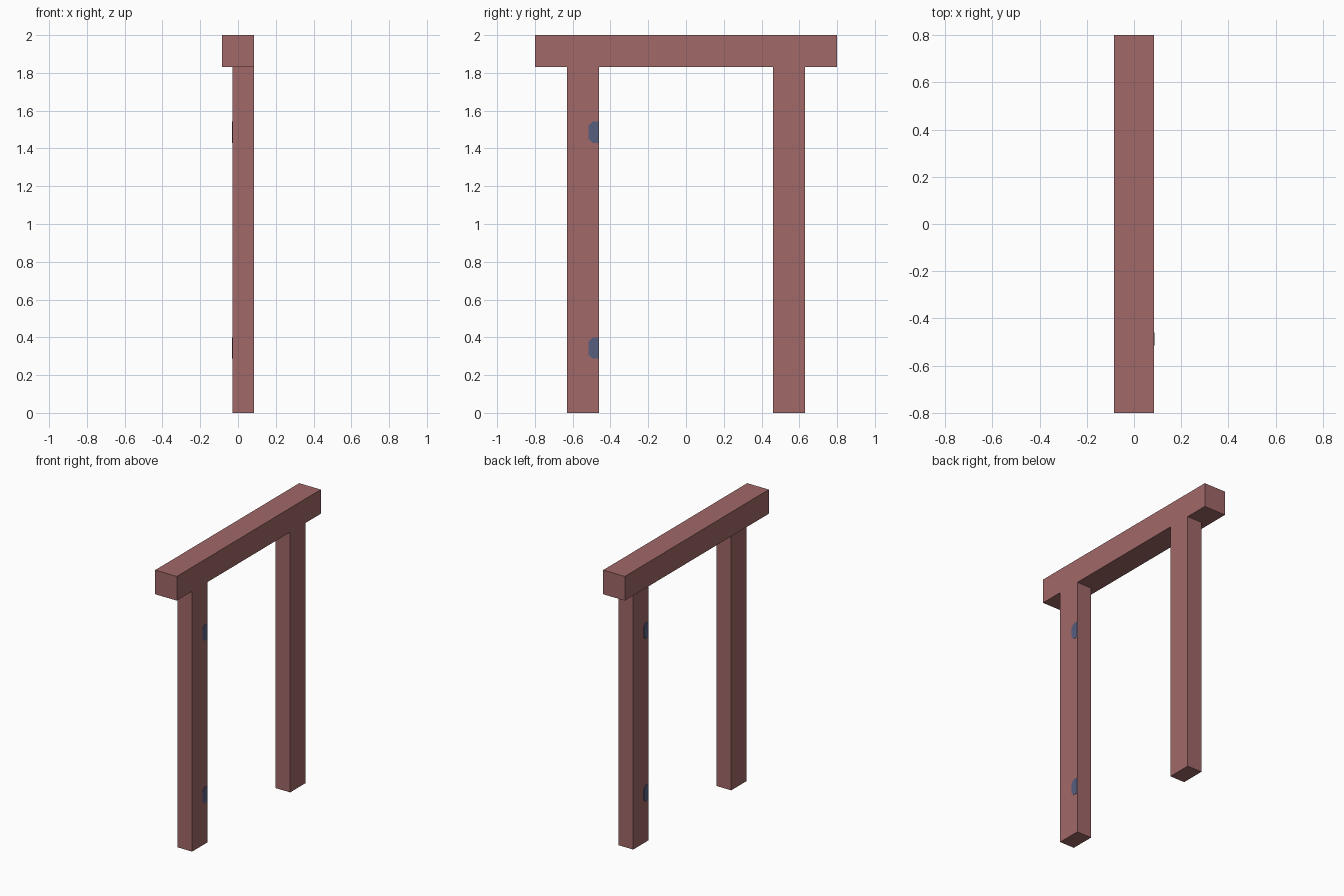
import bpy, bmesh

if "Cube" in bpy.data.objects:
    bpy.data.objects.remove(bpy.data.objects["Cube"])


def material(name, rgb):
    m = bpy.data.materials.new(name)
    m.diffuse_color = (*rgb, 1)
    m.use_nodes = True
    m.node_tree.nodes["Principled BSDF"].inputs["Base Color"].default_value = m.diffuse_color
    return m


wood = material("dusty red wood", (0.355, 0.138, 0.138))
metal = material("slate blue metal", (0.098, 0.112, 0.210))


def finish(name, bm, mat):
    bmesh.ops.recalc_face_normals(bm, faces=bm.faces)
    me = bpy.data.meshes.new(name)
    bm.to_mesh(me)
    bm.free()
    me.materials.append(mat)
    ob = bpy.data.objects.new(name, me)
    bpy.context.collection.objects.link(ob)
    return ob


def box(name, lo, hi, mat):
    bm = bmesh.new()
    bmesh.ops.create_cube(bm, size=1)
    for v in bm.verts:
        v.co = [a + (c + 0.5) * (b - a) for a, b, c in zip(lo, hi, v.co)]
    return finish(name, bm, mat)


def hinge_plate(name, x, out, side, z):
    """Thin plate with two cut corners, ending at the post's inner edge."""
    inner, outer, cut, half = 0.46, 0.515, 0.02, 0.056
    profile = [(inner, -half), (outer - cut, -half), (outer, -half + cut),
               (outer, half - cut), (outer - cut, half), (inner, half)]
    bm = bmesh.new()
    face = bm.faces.new([bm.verts.new((x, side * y, z + h)) for y, h in profile])
    ext = bmesh.ops.extrude_face_region(bm, geom=[face], use_keep_orig=True)
    for v in ext["geom"]:
        if isinstance(v, bmesh.types.BMVert):
            v.co.x += out * 0.002
    return finish(name, bm, metal)


BACK, FRONT = -0.03, 0.084

# Lintel across the top
box("lintel", (-0.084, -0.8, 1.83), (FRONT, 0.8, 2.0), wood)

# Posts, flush with the lintel on the +x side
box("near_post", (BACK, -0.63, 0), (FRONT, -0.46, 1.83), wood)
box("far_post", (BACK, 0.46, 0), (FRONT, 0.63, 1.83), wood)

# Hinge plates on opposite faces of the two posts
for level, z in (("lower", 0.343), ("upper", 1.486)):
    hinge_plate(f"near_{level}_hinge_plate", FRONT, 1, -1, z)
    hinge_plate(f"far_{level}_hinge_plate", BACK, -1, 1, z)
